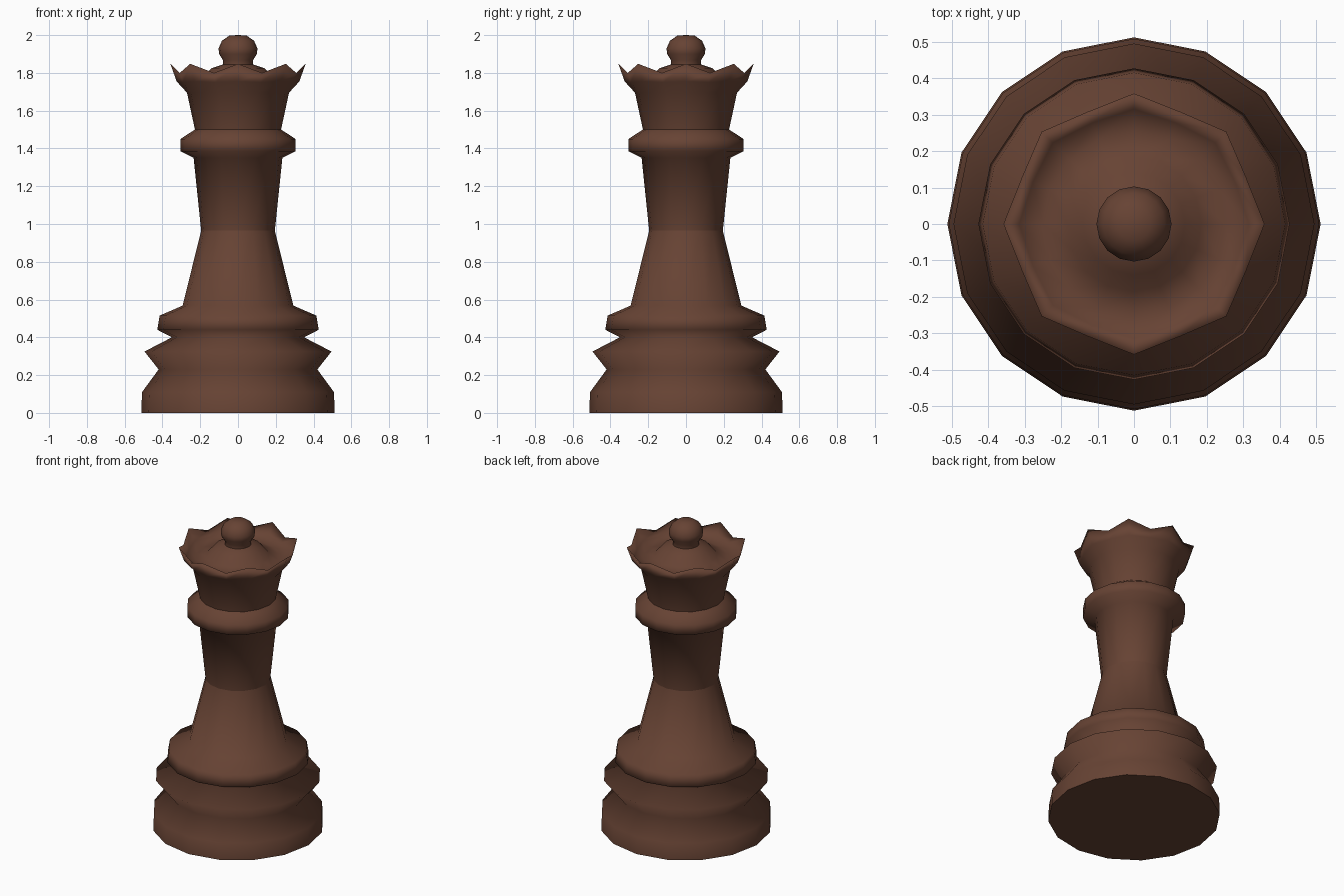
import bpy, bmesh, math

if "Cube" in bpy.data.objects:
    bpy.data.objects.remove(bpy.data.objects["Cube"])

SIDES = 16

wood = bpy.data.materials.new("dark_brown_wood")
wood.diffuse_color = (0.135, 0.056, 0.034, 1)
wood.use_nodes = True
wood.node_tree.nodes["Principled BSDF"].inputs["Base Color"].default_value = wood.diffuse_color


def lathe(name, rings):
    """Spin rings of (radius, z) or (peak_r, peak_z, valley_r, valley_z)."""
    bm = bmesh.new()
    loops = []
    for ring in rings:
        if ring[0] == 0:
            loops.append([bm.verts.new((0, 0, ring[1]))])
            continue
        loop = []
        for i in range(SIDES):
            a = 2 * math.pi * i / SIDES
            # odd vertices are the valleys between crown points
            r, z = ring[2:] if len(ring) == 4 and i % 2 else ring[:2]
            loop.append(bm.verts.new((r * math.cos(a), r * math.sin(a), z)))
        loops.append(loop)
    for lo, hi in zip(loops, loops[1:]):
        for i in range(SIDES):
            j = (i + 1) % SIDES
            if len(lo) == 1:
                bm.faces.new((lo[0], hi[j], hi[i]))
            elif len(hi) == 1:
                bm.faces.new((lo[i], lo[j], hi[0]))
            else:
                bm.faces.new((lo[i], lo[j], hi[j], hi[i]))
    for f in bm.faces:
        f.smooth = True
    # flat underside keeps a crisp edge
    for e in bm.edges:
        if all(v.co.z < 0.001 and v.co.length > 0.1 for v in e.verts):
            e.smooth = False
    me = bpy.data.meshes.new(name)
    bm.to_mesh(me)
    bm.free()
    me.materials.append(wood)
    ob = bpy.data.objects.new(name, me)
    bpy.context.collection.objects.link(ob)
    return ob


# Stepped foot and tapering skirt
lathe("base", [(0, 0), (0.512, 0), (0.508, 0.11), (0.42, 0.23), (0.495, 0.325),
               (0.35, 0.40), (0.427, 0.44), (0.415, 0.515), (0.293, 0.568),
               (0.195, 0.965)])

# Upper stem with collar
lathe("stem", [(0.195, 0.965), (0.235, 1.35), (0.305, 1.385), (0.305, 1.45),
               (0.228, 1.50)])

# Eight-pointed crown with its dished inside and central dome
lathe("crown", [(0.228, 1.50), (0.27, 1.695),
                (0.325, 1.755, 0.315, 1.75),
                (0.358, 1.848, 0.333, 1.80),
                (0.315, 1.775, 0.30, 1.77),
                (0.25, 1.755), (0.185, 1.775), (0.14, 1.825), (0.08, 1.845)])

# Ball on a short neck
lathe("finial", [(0.08, 1.84), (0.08, 1.868), (0.1, 1.90), (0.103, 1.93),
                 (0.085, 1.97), (0.045, 1.998), (0, 2.0)])
